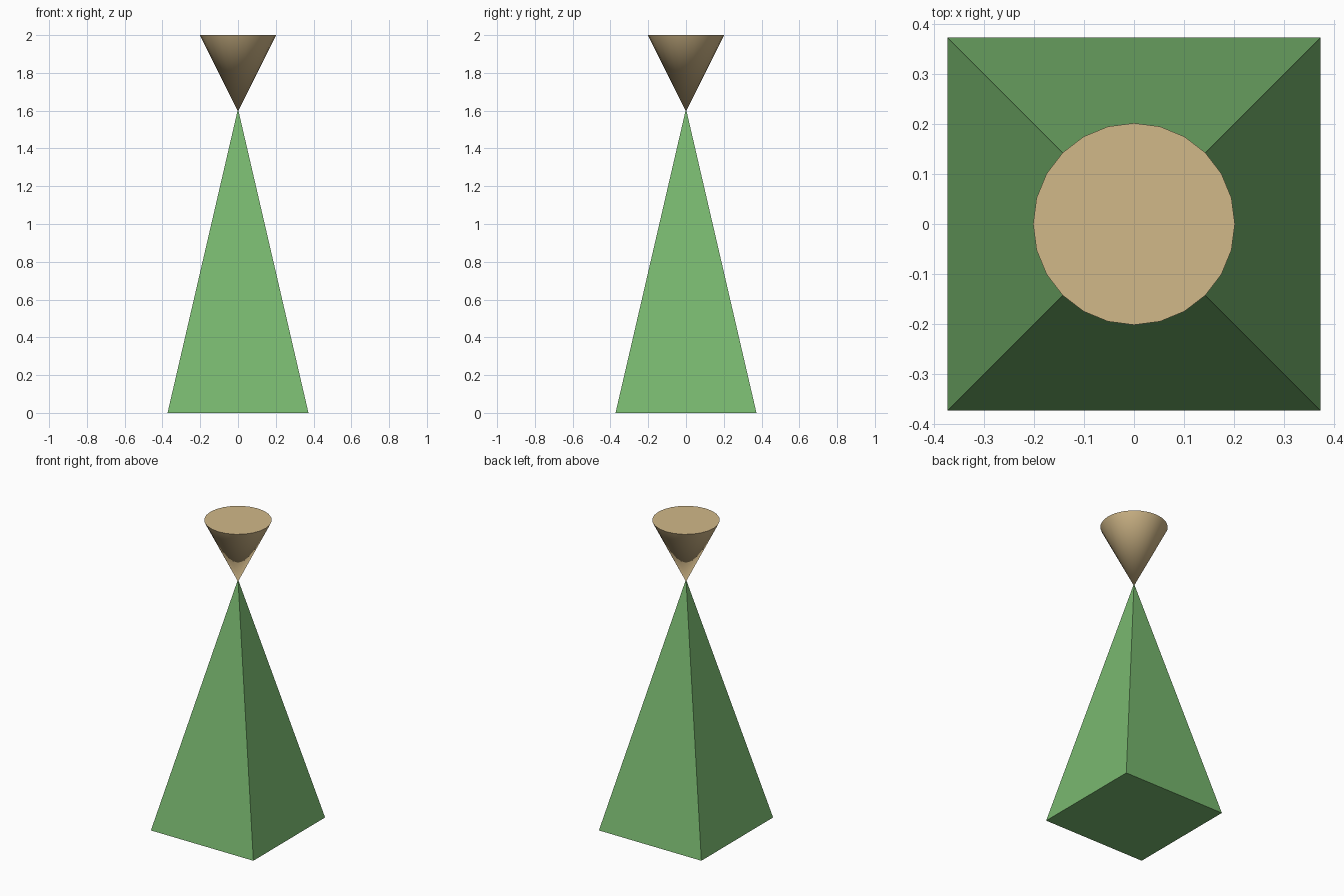
import bpy
import math

cube = bpy.data.objects.get("Cube")
if cube:
    bpy.data.objects.remove(cube, do_unlink=True)


def make_material(name, colour):
    mat = bpy.data.materials.new(name)
    mat.use_nodes = True
    mat.diffuse_color = colour
    mat.node_tree.nodes["Principled BSDF"].inputs["Base Color"].default_value = colour
    return mat


def make_cone(name, sides, bottom, top, z_low, z_high, mat, turn=0.0):
    bpy.ops.mesh.primitive_cone_add(
        vertices=sides, radius1=bottom, radius2=top, depth=z_high - z_low,
        location=(0, 0, (z_low + z_high) / 2), rotation=(0, 0, turn))
    obj = bpy.context.object
    obj.name = name
    obj.data.materials.append(mat)
    return obj


green = make_material("leaf green", (0.19, 0.48, 0.16, 1))
tan = make_material("warm tan", (0.64, 0.48, 0.25, 1))

# Tall square pyramid, sides square to the axes
half_width = 0.373
make_cone("pyramid_body", 4, half_width * math.sqrt(2), 0, 0, 1.61, green, math.pi / 4)

# Upturned smooth cone balanced on the tip
make_cone("inverted_cone", 24, 0, 0.202, 1.595, 2.0, tan)
bpy.ops.object.shade_smooth_by_angle(angle=math.radians(30))
